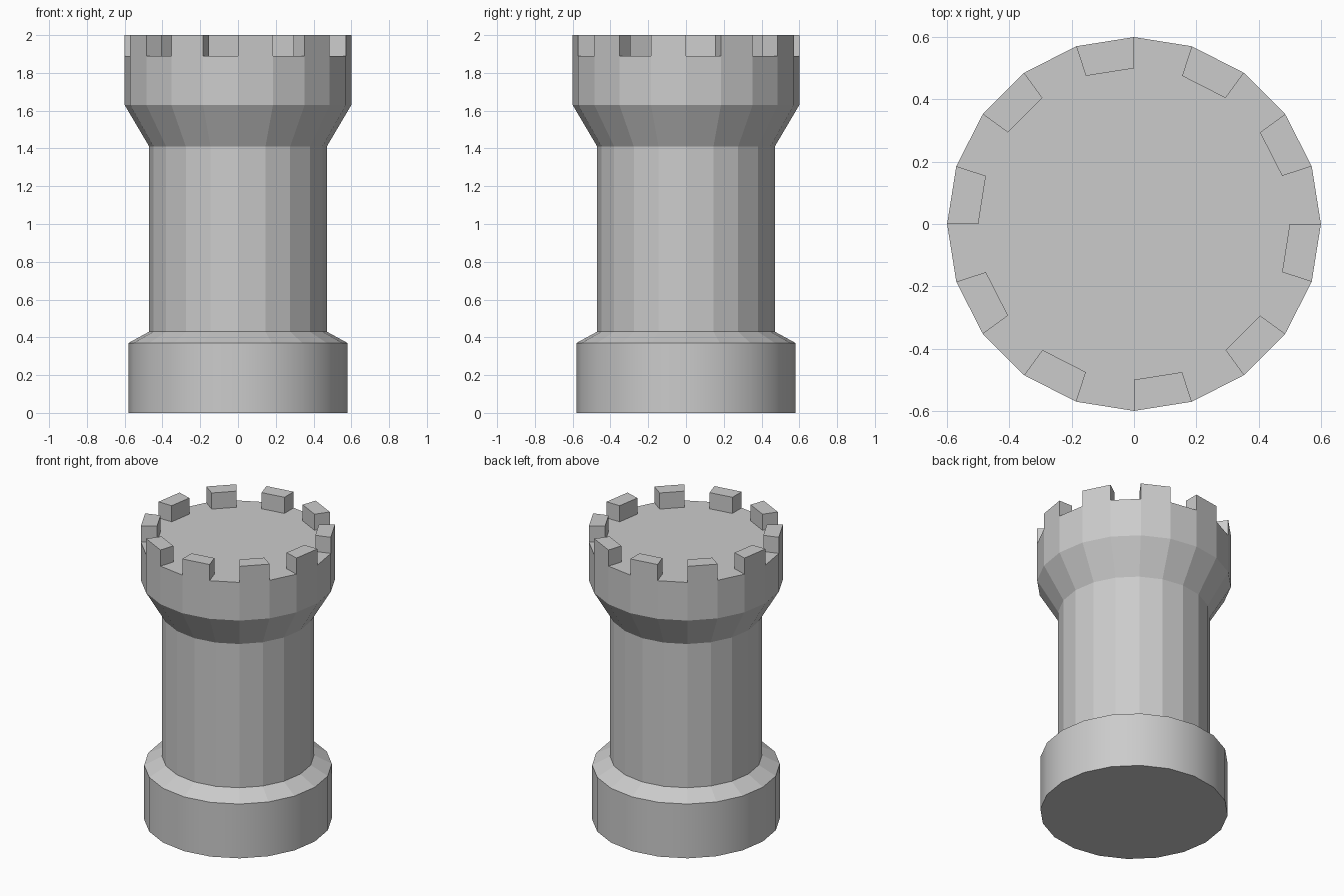
import bpy, bmesh
from math import cos, sin, tau

if "Cube" in bpy.data.objects:
    bpy.data.objects.remove(bpy.data.objects["Cube"])

SIDES = 20


def lathe(name, profile, cap_bottom=False, cap_top=False, raised=0.0, smooth_band=None):
    """Revolve (radius, z) points; optionally raise every second quad of the last band."""
    bm = bmesh.new()
    rings = [[bm.verts.new((r * cos(tau * i / SIDES), r * sin(tau * i / SIDES), z))
              for i in range(SIDES)] for r, z in profile]
    bands = []
    for a, b in zip(rings, rings[1:]):
        bands.append([bm.faces.new((a[i], a[(i + 1) % SIDES], b[(i + 1) % SIDES], b[i]))
                      for i in range(SIDES)])
    if cap_bottom:
        bm.faces.new(rings[0][::-1])
    if cap_top:
        bm.faces.new(rings[-1])
    if smooth_band is not None:
        for f in bands[smooth_band]:
            f.smooth = True
    if raised:
        ext = bmesh.ops.extrude_discrete_faces(bm, faces=bands[-1][1::2])
        for f in ext["faces"]:
            bmesh.ops.translate(bm, verts=f.verts, vec=(0, 0, raised))
    bm.normal_update()
    mesh = bpy.data.meshes.new(name)
    bm.to_mesh(mesh)
    bm.free()
    obj = bpy.data.objects.new(name, mesh)
    bpy.context.collection.objects.link(obj)
    return obj


# Foot: smooth drum with a sloped shoulder
lathe("base", [(0.58, 0), (0.58, 0.37), (0.47, 0.43)], cap_bottom=True, smooth_band=0)

# Faceted column
lathe("shaft", [(0.47, 0.43), (0.47, 1.41)])

# Flared head with a flat floor and ten battlements on alternate rim segments
lathe("crown", [(0.47, 1.41), (0.6, 1.63), (0.6, 1.89), (0.5, 1.89)],
      cap_top=True, raised=0.11)
